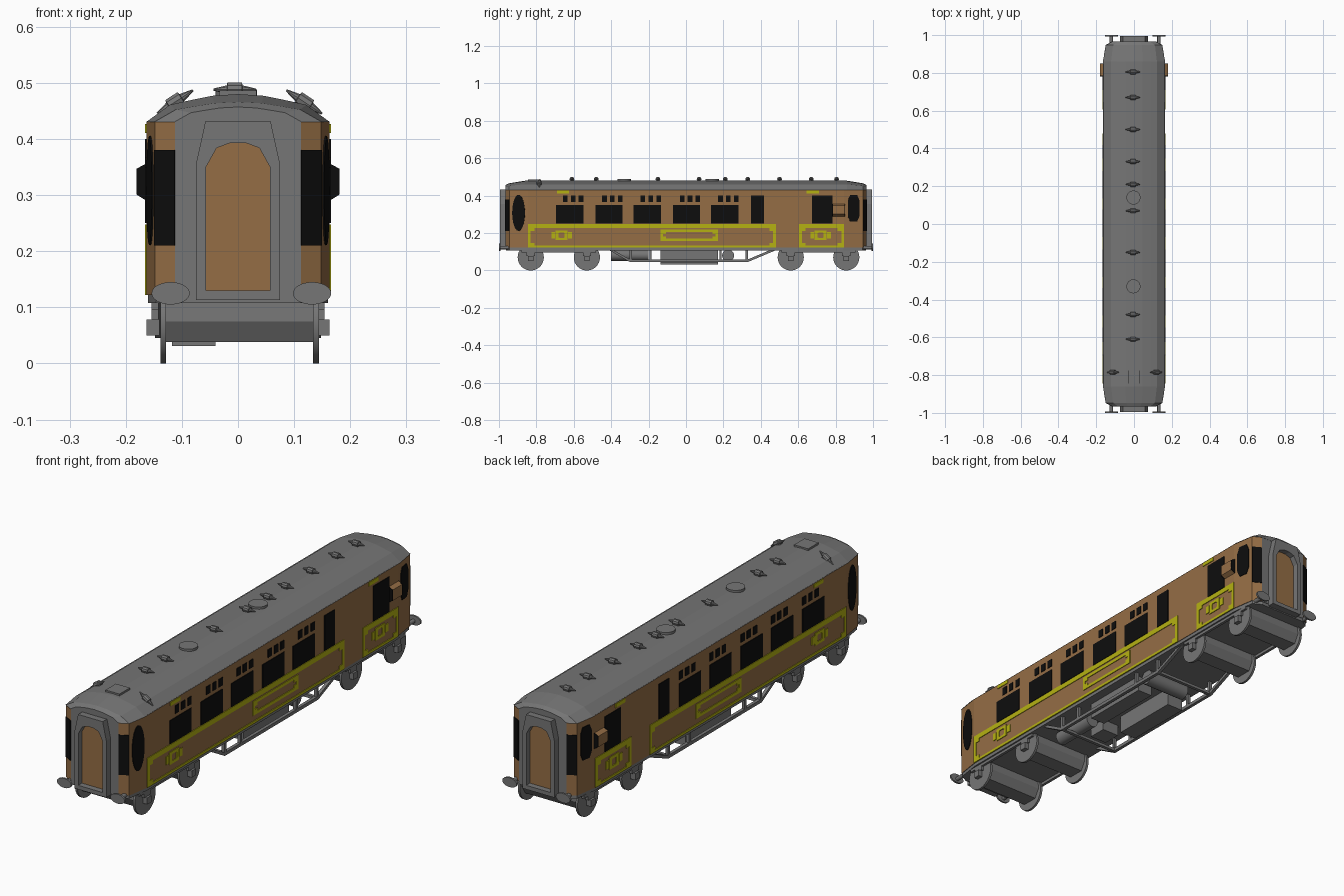
import bpy, bmesh, math
from mathutils import Vector, Matrix

if "Cube" in bpy.data.objects:
    bpy.data.objects.remove(bpy.data.objects["Cube"])


def material(name, rgb):
    m = bpy.data.materials.new(name)
    m.diffuse_color = (*rgb, 1)
    m.use_nodes = True
    m.node_tree.nodes["Principled BSDF"].inputs["Base Color"].default_value = m.diffuse_color
    return m


BROWN = material("wood brown", (0.30, 0.155, 0.06))
GREY = material("grey", (0.18, 0.18, 0.18))
BLACK = material("window black", (0.004, 0.004, 0.004))
YELLOW = material("lining yellow", (0.46, 0.44, 0.006))


class Part:
    """Collects simple solids into one named object."""
    def __init__(self):
        self.bm = bmesh.new()

    def extrude(self, pts, vec):
        a = [self.bm.verts.new(p) for p in pts]
        b = [self.bm.verts.new(Vector(p) + Vector(vec)) for p in pts]
        self.bm.faces.new(a)
        self.bm.faces.new(b[::-1])
        for i in range(len(a)):
            j = (i + 1) % len(a)
            self.bm.faces.new((a[i], a[j], b[j], b[i]))

    def box(self, x0, x1, y0, y1, z0, z1):
        self.extrude([(x0, y0, z0), (x1, y0, z0), (x1, y1, z0), (x0, y1, z0)], (0, 0, z1 - z0))

    def cyl(self, c, axis, r, length, r2=None, n=32):
        c, axis = Vector(c), Vector(axis).normalized()
        u = axis.orthogonal().normalized() if abs(axis.z) > 0.9 else axis.cross(Vector((0, 0, 1)))
        v = axis.cross(u)
        r2 = r2 or r
        pts = [c - axis * length / 2 + u * r * math.cos(t) + v * r2 * math.sin(t)
               for t in (math.tau * i / n for i in range(n))]
        self.extrude(pts, axis * length)

    def loft(self, rings):
        rows = [[self.bm.verts.new(p) for p in r] for r in rings]
        for a, b in zip(rows, rows[1:]):
            for i in range(len(a)):
                j = (i + 1) % len(a)
                self.bm.faces.new((a[i], a[j], b[j], b[i]))
        return rows

    def plate(self, p, q, poly):
        # thin panel on the upright plane through plan points p, q
        p, q = Vector((*p, 0)), Vector((*q, 0))
        n = (q - p).cross(Vector((0, 0, 1))).normalized()
        n = n if n.dot(p) > 0 else -n
        self.extrude([p.lerp(q, u) + Vector((0, 0, z)) - n * 0.002 for u, z in poly], n * 0.005)

    def done(self, name, mat, smooth=False):
        bmesh.ops.recalc_face_normals(self.bm, faces=self.bm.faces)
        me = bpy.data.meshes.new(name)
        self.bm.to_mesh(me)
        self.bm.free()
        ob = bpy.data.objects.new(name, me)
        bpy.context.collection.objects.link(ob)
        me.materials.append(mat)
        if smooth:
            bpy.ops.object.select_all(action='DESELECT')
            ob.select_set(True)
            bpy.context.view_layer.objects.active = ob
            bpy.ops.object.shade_smooth_by_angle(angle=math.radians(35))
        return ob


ENDS = SIDES = (-1, 1)

# Body shell with tapered, chamfered ends; flat end walls are grey
quarter = [(0.163, 0.845), (0.148, 0.945), (0.112, 0.965)]
plan = (quarter + [(-x, y) for x, y in quarter[::-1]]
        + [(-x, -y) for x, y in quarter] + [(x, -y) for x, y in quarter[::-1]])
p = Part()
p.extrude([(x, y, 0.122) for x, y in plan], (0, 0, 0.309))
body = p.done("body", BROWN)
body.data.materials.append(GREY)
for f in body.data.polygons:
    f.material_index = int(abs(f.normal.y) > 0.99 or abs(f.normal.z) > 0.9)

# Sole plate under the body
p = Part()
p.extrude([(x * 0.985, y * 0.998, 0.108) for x, y in plan], (0, 0, 0.016))
p.done("underframe", GREY)

# Roof, lofted from arched sections along the length
arch = [(1, 0), (0.74, 0.62), (0.55, 0.76), (0.28, 0.94), (0, 1)]
arch += [(-x, z) for x, z in arch[-2::-1]]
sections = [(-0.966, 0.114, 0.027), (-0.947, 0.15, 0.036), (-0.86, 0.164, 0.050)]
sections += [(-y, w, h) for y, w, h in sections[::-1]]
p = Part()
rows = p.loft([[(x * w, y, 0.43 + z * h) for x, z in arch] for y, w, h in sections])
p.bm.faces.new(rows[0])
p.bm.faces.new(rows[-1])
p.done("roof", GREY)

# Roof ventilators: spindles across the roof
p = Part()
vents = [(-0.006, y, 0.488, 0) for y in (0.805, 0.67, 0.50, 0.33, 0.21, 0.07, -0.15, -0.48, -0.61)]
vents += [(-0.112, -0.785, 0.466, -0.58), (0.118, -0.785, 0.466, 0.58)]
for x, y, z, tilt in vents:
    rot = Matrix.Translation((x, y, z)) @ Matrix.Rotation(tilt, 4, 'Y')
    rings = [[rot @ Vector((d, r * math.cos(t), r * math.sin(t)))
              for t in (math.tau * i / 10 for i in range(10))]
             for d, r in ((-0.038, 0.002), (-0.014, 0.008), (-0.013, 0.013),
                          (0.013, 0.013), (0.014, 0.008), (0.038, 0.002))]
    rows = p.loft(rings)
    p.bm.faces.new(rows[0])
    p.bm.faces.new(rows[-1])
p.done("roof_ventilators", GREY)

# Roof hatches
p = Part()
for y in (0.14, -0.33):
    p.cyl((-0.003, y, 0.48), (0, 0, 1), 0.037, 0.016)
p.box(-0.033, 0.033, -0.845, -0.775, 0.47, 0.486)
p.done("roof_hatches", GREY)

# Gangway frames, doors
outer = [(-0.075, 0.113), (-0.075, 0.355), (-0.058, 0.432), (-0.02, 0.432)]
inner = [(-0.057, 0.13), (-0.057, 0.35), (-0.038, 0.384), (-0.014, 0.393)]
outer += [(-x, z) for x, z in outer[::-1]]
inner += [(-x, z) for x, z in inner[::-1]]
p, d = Part(), Part()
for s in ENDS:
    a, b = s * 0.96, s * 0.994
    rows = p.loft([[(x, y, z) for x, z in o]
                   for o, y in ((outer, a), (outer, b), (inner, b), (inner, a))])
    for i in range(8):
        j = (i + 1) % 8
        p.bm.faces.new((rows[0][i], rows[0][j], rows[3][j], rows[3][i]))
    d.extrude([(x, s * 0.963, z) for x, z in inner], (0, s * 0.006, 0))
p.done("gangway_frames", GREY)
d.done("gangway_doors", BROWN)

# Windows
p = Part()
rect = lambda u0, u1, z0, z1: [(u0, z0), (u1, z0), (u1, z1), (u0, z1)]
oval = [(0.5 + 0.34 * math.cos(t), 0.308 + 0.097 * math.sin(t))
        for t in (math.tau * i / 24 for i in range(24))]
eight = [(0.2, 0.29), (0.32, 0.262), (0.7, 0.262), (0.82, 0.29),
         (0.82, 0.375), (0.7, 0.403), (0.32, 0.403), (0.2, 0.375)]
for s in SIDES:
    wall = ((s * 0.163, 0), (s * 0.163, 1))
    for y in (-0.695, -0.485, -0.28, -0.07, 0.135):
        p.plate(*wall, rect(y, y + 0.146, 0.25, 0.35))
        for k in range(3):
            a = y + 0.037 + k * 0.042
            p.plate(*wall, rect(a, a + 0.025, 0.366, 0.4))
    p.plate(*wall, rect(0.347, 0.417, 0.25, 0.4))
    p.plate(*wall, rect(0.675, 0.782, 0.25, 0.4))
    for e in ENDS:
        p.plate((s * 0.163, e * 0.845), (s * 0.148, e * 0.945), oval if e < 0 else eight)
        p.plate((s * 0.148, e * 0.945), (s * 0.112, e * 0.965), rect(0, 1, 0.21, 0.38))
p.done("windows", BLACK)

# Lookout boxes with dark end panes
p, g = Part(), Part()
lookout = [(0.16, 0.288), (0.181, 0.301), (0.181, 0.347), (0.16, 0.358)]
for s in SIDES:
    p.extrude([(s * x, 0.785, z) for x, z in lookout], (0, 0.062, 0))
    for y in (0.782, 0.844):
        g.extrude([(s * x, y, z) for x, z in lookout], (0, 0.006, 0))
p.done("lookout_boxes", BROWN)
g.done("lookout_panes", BLACK)

# Yellow lining: frames, notched corners and small ornaments
p = Part()
for s in SIDES:
    def bar(y0, y1, z0, z1):
        p.plate((s * 0.163, 0), (s * 0.163, 1), rect(y0, y1, z0, z1))

    def frame(y0, y1, z0, z1, side, top, bottom, notch):
        bar(y0, y1, z1 - top, z1)
        bar(y0, y1, z0, z0 + bottom)
        for a, b, c in ((y0, y0 + side, 1), (y1 - side, y1, -1)):
            bar(a, b, z0 + bottom, z1 - top)
            m = sorted((a if c < 0 else b, (a if c < 0 else b) + c * notch))
            bar(*m, z0 + bottom, z0 + bottom + notch * 0.7)
            bar(*m, z1 - top - notch * 0.7, z1 - top)

    frame(-0.845, 0.48, 0.122, 0.248, 0.014, 0.022, 0.011, 0.02)
    frame(0.605, 0.845, 0.122, 0.248, 0.014, 0.022, 0.011, 0.02)
    frame(-0.135, 0.17, 0.157, 0.218, 0.013, 0.013, 0.013, 0.016)
    for y in (-0.665, 0.72):
        frame(y - 0.032, y + 0.032, 0.162, 0.215, 0.016, 0.012, 0.012, 0.004)
        for c in (-0.045, 0.045):
            bar(y + c - 0.01, y + c + 0.01, 0.172, 0.205)
    for y in (-0.69, 0.645):
        bar(y, y + 0.065, 0.411, 0.427)
p.done("yellow_lining", YELLOW)

# Buffers
p = Part()
for s in ENDS:
    for x in (-0.12, 0.132):
        p.cyl((x, s * 0.996, 0.125), (0, 1, 0), 0.034, 0.008, 0.02)
        p.cyl((x, s * 0.955, 0.122), (0, 1, 0), 0.009, 0.08, n=12)
p.done("buffers", GREY, True)

# Wheels
axles = (-0.83, -0.53, 0.56, 0.857)
p = Part()
for y in axles:
    for x in (-0.133, 0.139):
        p.cyl((x, y, 0.07), (1, 0, 0), 0.07, 0.01)
p.done("wheels", GREY, True)

# Bogies: axle casings, axle boxes, side beams
p = Part()
casing = [(-0.054, 0.11), (-0.056, 0.075), (-0.035, 0.038), (0.035, 0.038), (0.056, 0.075), (0.054, 0.11)]
for y in axles:
    p.extrude([(-0.13, y + dy, z) for dy, z in casing], (0.265, 0, 0))
    for s in SIDES:
        p.box(s * 0.14, s * 0.163, y - 0.014, y + 0.014, 0.05, 0.078)
        p.box(s * 0.142, s * 0.154, y - 0.022, y + 0.022, 0.078, 0.112)
for a, b in (axles[:2], axles[2:]):
    for s in SIDES:
        p.box(s * 0.142, s * 0.154, a - 0.05, b + 0.05, 0.096, 0.11)
p.done("bogies", GREY)

# Truss frames along both sides, with posts and cross members
p = Part()
truss = [(-0.41, 0.115), (-0.30, 0.052), (0.33, 0.052), (0.48, 0.115)]
for s in SIDES:
    for (y0, z0), (y1, z1) in zip(truss, truss[1:]):
        p.extrude([(s * 0.134, y0, z0 - 0.007), (s * 0.134, y1, z1 - 0.007),
                   (s * 0.134, y1, z1 + 0.007), (s * 0.134, y0, z0 + 0.007)], (s * 0.014, 0, 0))
    for y in (-0.295, -0.19, 0.185, 0.325):
        p.box(s * 0.134, s * 0.148, y - 0.006, y + 0.006, 0.05, 0.112)
for y in (-0.295, 0.325):
    p.box(-0.14, 0.14, y - 0.007, y + 0.007, 0.046, 0.058)
p.done("truss_frames", GREY)

# Underfloor equipment: boxes and tanks
p = Part()
p.box(-0.118, -0.04, -0.135, 0.172, 0.031, 0.11)
p.box(0.05, 0.12, -0.135, 0.172, 0.04, 0.11)
p.box(-0.08, 0.0, -0.28, -0.2, 0.06, 0.11)
p.cyl((0.06, -0.3, 0.082), (0, 1, 0), 0.03, 0.2, n=20)
p.cyl((0.02, 0.225, 0.08), (1, 0, 0), 0.032, 0.2, n=20)
p.done("underfloor_equipment", GREY, True)
